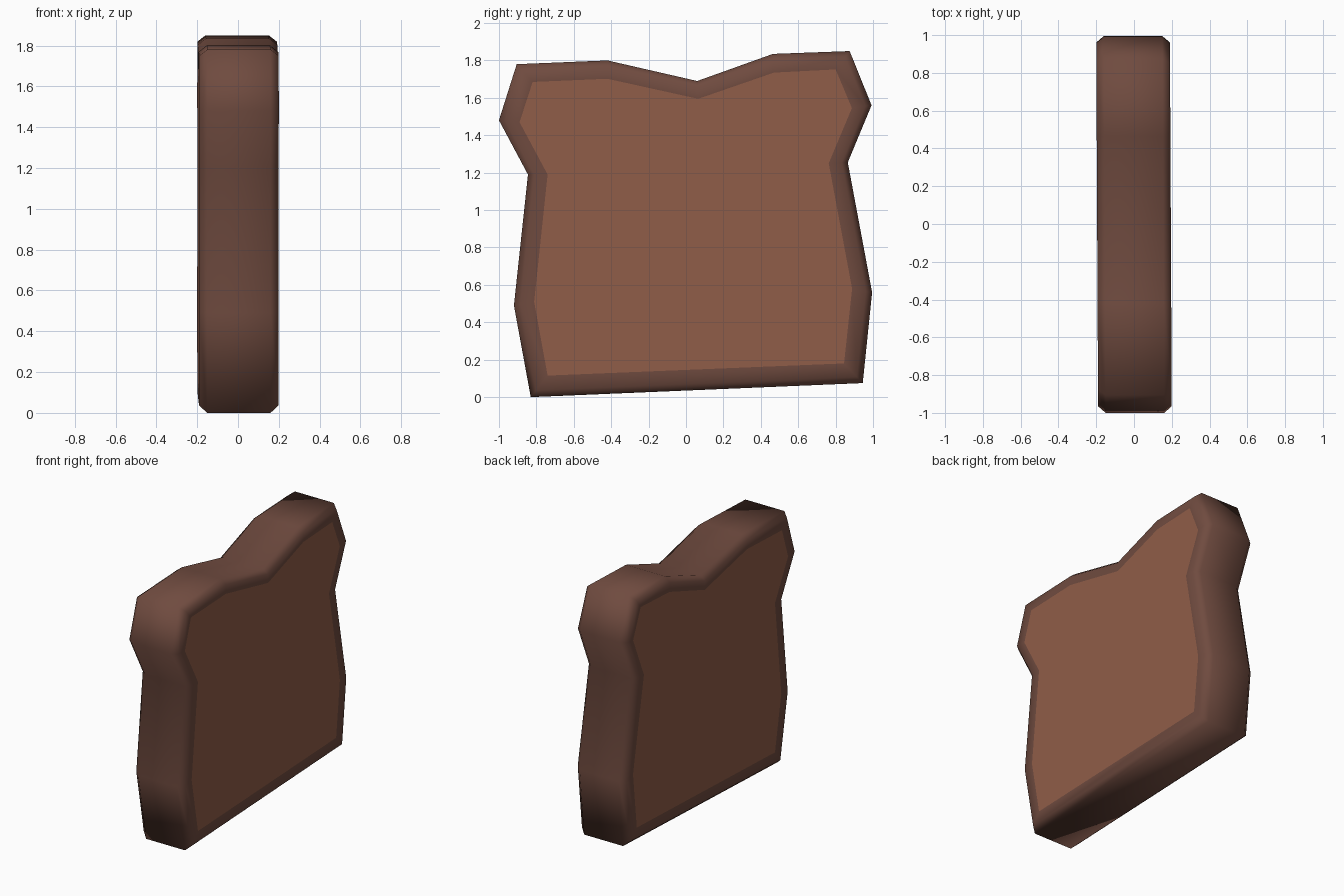
import bpy, bmesh

if "Cube" in bpy.data.objects:
    bpy.data.objects.remove(bpy.data.objects["Cube"])

# Slice outlines in (y, z): outer crust edge and crumb edge
OUTER = [(-.83, 0), (.945, .075), (.995, .56), (.865, 1.255), (.992, 1.56), (.875, 1.85), (.465, 1.835),
         (.06, 1.69), (-.42, 1.80), (-.905, 1.78), (-1, 1.48), (-.845, 1.19), (-.92, .49)]
INNER = [(-.74, .115), (.845, .18), (.888, .58), (.763, 1.25), (.887, 1.545), (.8, 1.752), (.47, 1.735),
         (.065, 1.595), (-.42, 1.702), (-.82, 1.685), (-.89, 1.47), (-.74, 1.19), (-.812, .51)]


def ring(bm, x, t):
    """Outline loop at depth x, blended t of the way from outer to inner."""
    pts = [(a[0] + (b[0] - a[0]) * t, a[1] + (b[1] - a[1]) * t) for a, b in zip(OUTER, INNER)]
    return [bm.verts.new((x - .005 * y, y, z)) for y, z in pts]


def finish(name, bm, colour, smooth):
    bmesh.ops.recalc_face_normals(bm, faces=bm.faces)
    for f in bm.faces:
        f.smooth = smooth
    me = bpy.data.meshes.new(name)
    bm.to_mesh(me)
    bm.free()
    ob = bpy.data.objects.new(name, me)
    bpy.context.collection.objects.link(ob)
    mat = bpy.data.materials.new(name + "_colour")
    mat.diffuse_color = colour
    mat.use_nodes = True
    mat.node_tree.nodes["Principled BSDF"].inputs["Base Color"].default_value = mat.diffuse_color
    me.materials.append(mat)


# Crust: rounded band wrapping the rim, with a flat border on both faces
bm = bmesh.new()
section = [(-.195, 1), (-.195, .32), (-.155, 0), (.155, 0), (.195, .32), (.195, 1)]
loops = [ring(bm, x, t) for x, t in section]
n = len(OUTER)
for a, b in zip(loops, loops[1:]):
    for i in range(n):
        j = (i + 1) % n
        bm.faces.new((a[i], a[j], b[j], b[i]))
finish("crust", bm, (.16, .07, .05, 1), True)

# Crumb: flat bread face on each side
bm = bmesh.new()
bm.faces.new(ring(bm, .195, 1))
bm.faces.new(ring(bm, -.195, 1)[::-1])
for f in bm.faces:
    f.normal_update()
finish("crumb", bm, (.28, .11, .065, 1), False)
